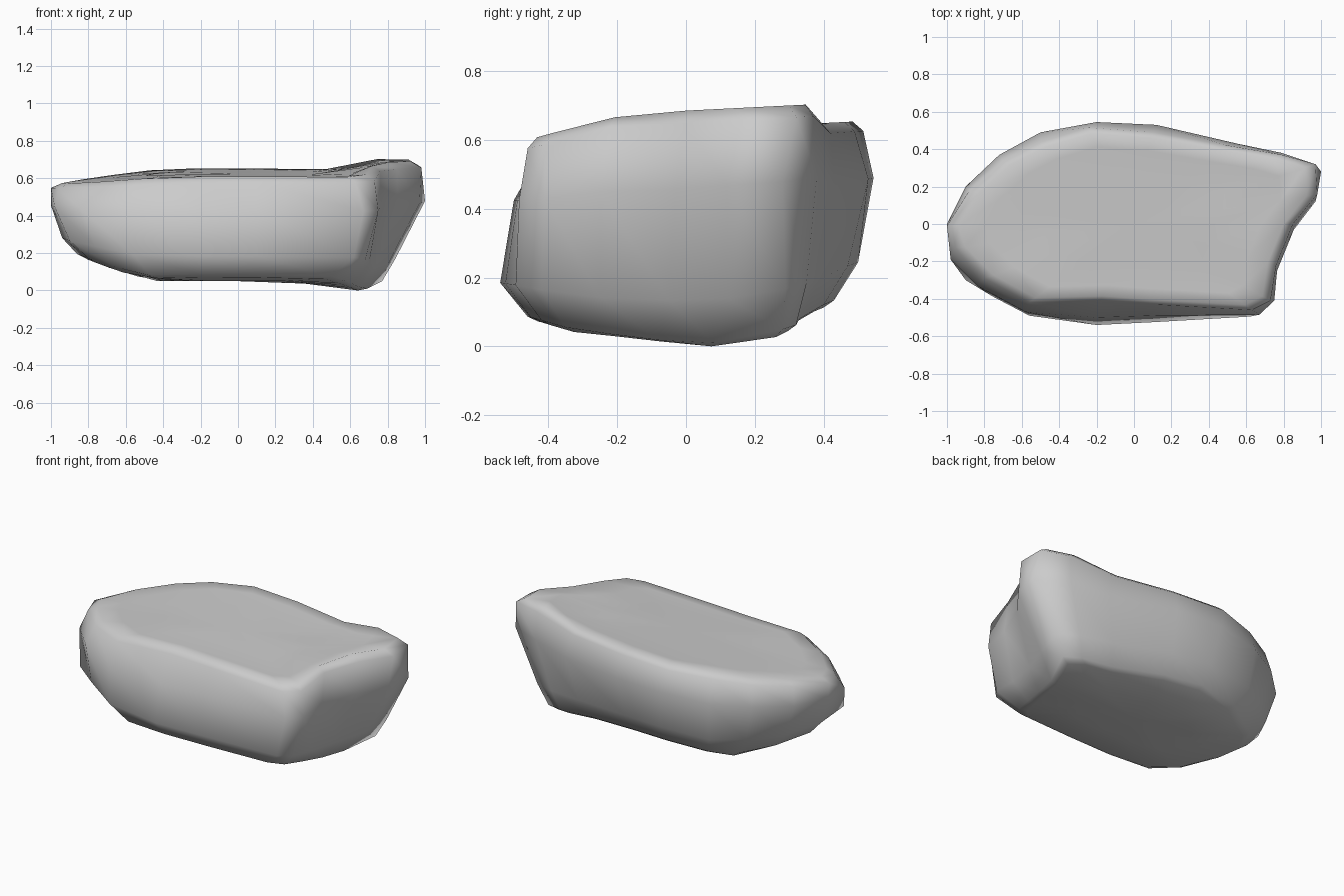
import bpy, bmesh

if "Cube" in bpy.data.objects:
    bpy.data.objects.remove(bpy.data.objects["Cube"])

# Outlines of the boulder in plan, clockwise from the left tip
TOP = [(-1, -.01), (-.88, .18), (-.7, .34), (-.5, .44), (-.24, .515), (.1, .49), (.5, .42),
       (.79, .37), (.97, .32), (.98, .16), (.85, 0), (.76, -.22), (.73, -.41), (.63, -.46),
       (.1, -.43), (-.18, -.41), (-.56, -.42), (-.8, -.29), (-.96, -.13)]
UPPER = [(-1, 0), (-.9, .2), (-.72, .37), (-.5, .49), (-.2, .545), (.12, .53), (.55, .43),
         (.79, .38), (1, .28), (.97, .12), (.855, -.03), (.765, -.25), (.75, -.41), (.67, -.485),
         (.1, -.49), (-.2, -.5), (-.58, -.47), (-.84, -.33), (-.98, -.19)]
LOWER = [(-.94, -.01), (-.83, .19), (-.66, .34), (-.48, .455), (-.16, .5), (.1, .47), (.48, .39),
         (.7, .35), (.84, .29), (.8, .12), (.74, -.05), (.7, -.25), (.68, -.42), (.62, -.495),
         (.1, -.525), (-.2, -.54), (-.56, -.49), (-.76, -.385), (-.9, -.3)]
BOTTOM = [(-.86, -.02), (-.74, .16), (-.57, .3), (-.43, .39), (-.16, .43), (.1, .4), (.45, .33),
          (.66, .32), (.77, .28), (.69, .08), (.65, -.08), (.61, -.22), (.57, -.35), (.5, -.42),
          (.1, -.45), (-.2, -.46), (-.47, -.43), (-.66, -.36), (-.8, -.2)]


def clamp(v):
    return min(1, max(0, v))


def roof(x, y):
    # Tilts up to the back, drops to the left, with a raised lip along the right end
    lip = .056 * clamp((x - .58) / .16) * clamp((y + .45) / .22)
    return .635 + .05 * y - .1 * max(0, -x - .4) + lip


def base(x, y):
    # Rises to the left, back and front; lowest near the right end
    z = .06 + .38 * max(0, -x - .5) + .42 * max(0, y - .25) + .2 * max(0, -y - .32)
    return z - .055 * clamp(1 - abs(x - .66) / .4) * clamp(1 - abs(y - .05) / .5)


def shrink(outline, f):
    return [(x * f, y * f) for x, y in outline]


bm = bmesh.new()


def ring(outline, t, dz=0):
    return [bm.verts.new((x, y, base(x, y) * (1 - t) + roof(x, y) * t + dz)) for x, y in outline]


# Rings from the underside to the flat top, stitched together
rings = [ring(shrink(BOTTOM, .5), 0), ring(shrink(BOTTOM, .93), 0),
         ring(BOTTOM, 0, .008), ring(LOWER, .18), ring(UPPER, .66), ring(TOP, .95),
         ring(shrink(TOP, .94), 1, .004), ring(shrink(TOP, .8), 1), ring(shrink(TOP, .5), 1)]
n = len(TOP)
for a, b in zip(rings, rings[1:]):
    for i in range(n):
        j = (i + 1) % n
        bm.faces.new((a[i], a[j], b[j], b[i]))
for cap, height in ((rings[0], base), (rings[-1], roof)):
    c = bm.verts.new((0, 0, height(0, 0)))
    for i in range(n):
        bm.faces.new((cap[i], cap[(i + 1) % n], c))
bmesh.ops.recalc_face_normals(bm, faces=bm.faces)

# Stand it on the floor
low = min(v.co.z for v in bm.verts)
for v in bm.verts:
    v.co.z -= low
for f in bm.faces:
    f.smooth = True

mesh = bpy.data.meshes.new("boulder")
bm.to_mesh(mesh)
bm.free()
boulder = bpy.data.objects.new("boulder", mesh)
bpy.context.collection.objects.link(boulder)
